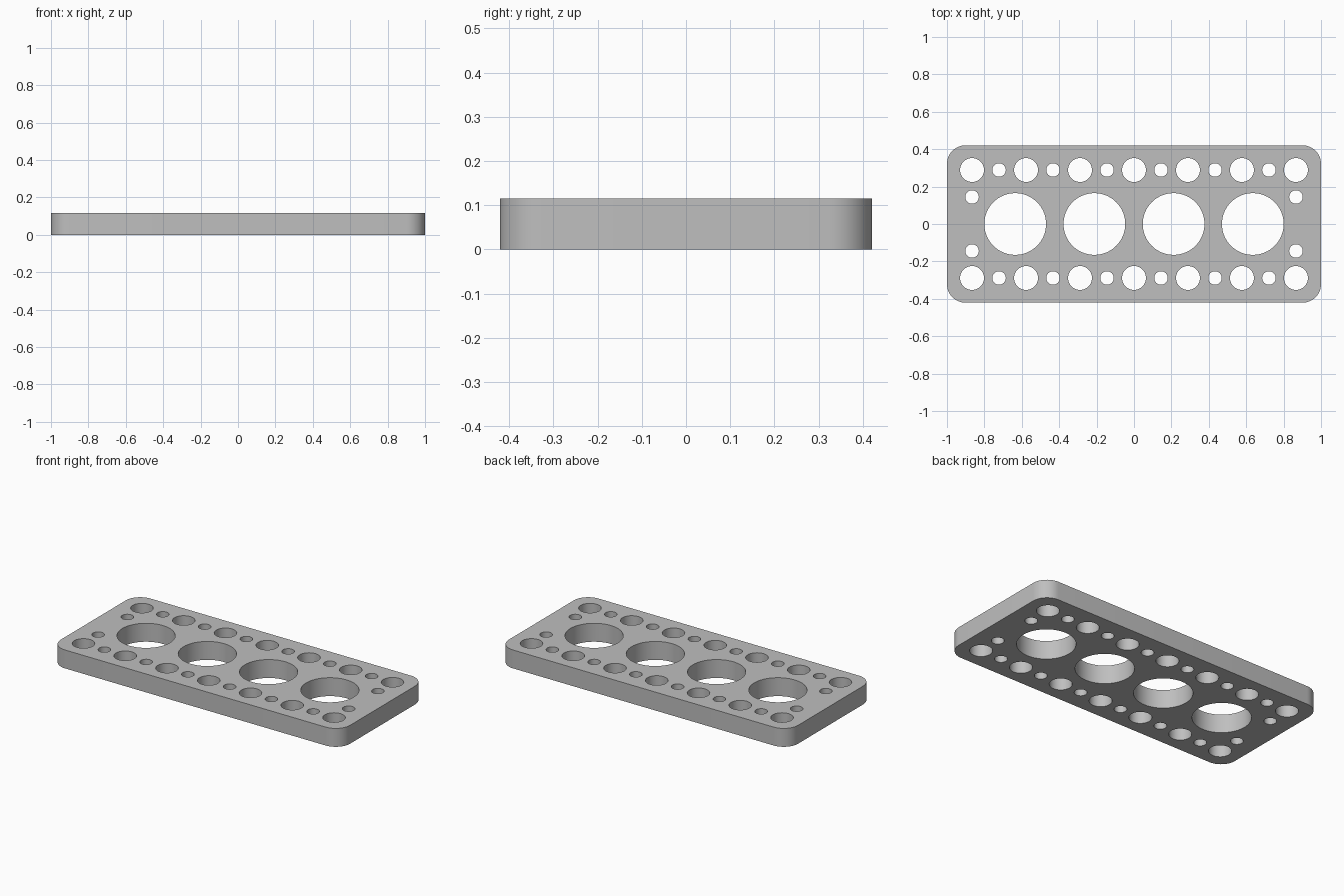
import bpy, bmesh
from math import sin, cos, pi

cube = bpy.data.objects.get("Cube")
if cube:
    bpy.data.objects.remove(cube, do_unlink=True)

HALF_X, HALF_Y, HEIGHT, CORNER = 1.0, 0.421, 0.115, 0.1
PITCH = 0.1443          # hole grid spacing
BIG, MEDIUM, SMALL = 0.165, 0.064, 0.036

grey = bpy.data.materials.new("plain grey")
grey.use_nodes = True
colour = (0.52, 0.52, 0.52, 1)
grey.diffuse_color = colour
grey.node_tree.nodes["Principled BSDF"].inputs["Base Color"].default_value = colour

bm = bmesh.new()


def loop(points):
    verts = [bm.verts.new((x, y, 0)) for x, y in points]
    for a, b in zip(verts, verts[1:] + verts[:1]):
        bm.edges.new((a, b))


def arc(x, y, r, start, sweep, steps):
    return [(x + r * cos(start + sweep * i / steps),
             y + r * sin(start + sweep * i / steps)) for i in range(steps + 1)]


def hole(x, y, r, sides):
    loop(arc(x, y, r, 0, 2 * pi, sides)[:-1])


# rounded rectangular outline
outline = []
for i, (sx, sy) in enumerate([(1, 1), (-1, 1), (-1, -1), (1, -1)]):
    outline += arc(sx * (HALF_X - CORNER), sy * (HALF_Y - CORNER), CORNER,
                   i * pi / 2, pi / 2, 12)
loop(outline)

# four large holes along the middle
for i in range(4):
    hole((i - 1.5) * 0.4235, 0, BIG, 64)

# alternating medium and small holes along both long edges
for side in (-1, 1):
    for i in range(-6, 7):
        if i % 2 == 0:
            hole(i * PITCH, side * 2 * PITCH, MEDIUM, 40)
        else:
            hole(i * PITCH, side * 2 * PITCH, SMALL, 32)
    # small holes near both ends
    for end in (-1, 1):
        hole(end * 6 * PITCH, side * PITCH, SMALL, 32)

# fill the sheet between the outline and the holes, facing up
bmesh.ops.triangle_fill(bm, use_beauty=True, use_dissolve=False, edges=bm.edges[:])
bm.normal_update()
for face in bm.faces:
    if face.normal.z < 0:
        face.normal_flip()

mesh = bpy.data.meshes.new("perforated_plate")
bm.to_mesh(mesh)
bm.free()
mesh.materials.append(grey)
plate = bpy.data.objects.new("perforated_plate", mesh)
bpy.context.collection.objects.link(plate)

# thickness upward from the ground
solid = plate.modifiers.new("thickness", 'SOLIDIFY')
solid.thickness = HEIGHT
solid.offset = 1

bpy.ops.object.select_all(action='DESELECT')
plate.select_set(True)
bpy.context.view_layer.objects.active = plate
bpy.ops.object.modifier_apply(modifier=solid.name)
bpy.ops.object.shade_smooth_by_angle(angle=pi / 6)
